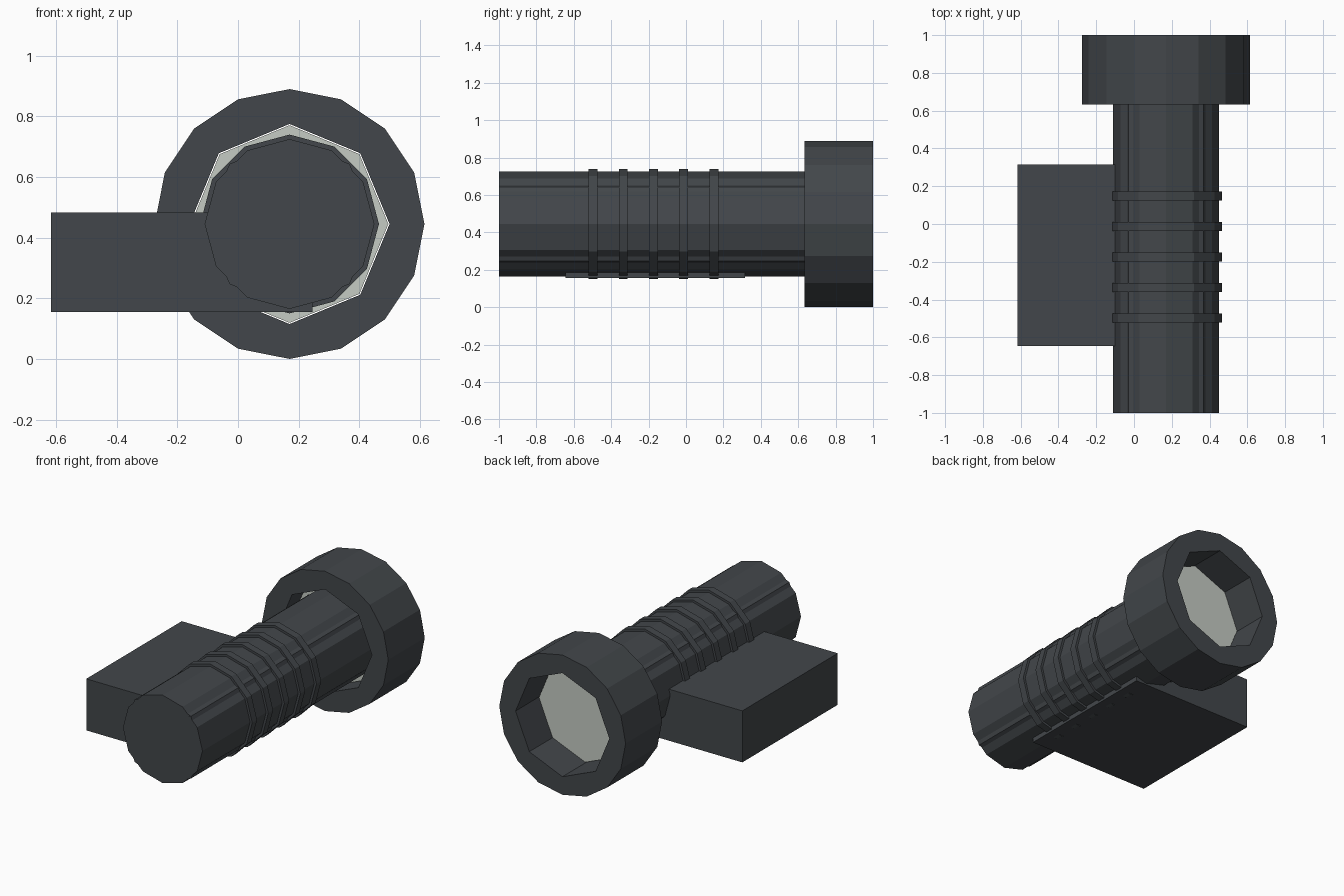
import bpy, bmesh, math

if "Cube" in bpy.data.objects:
    bpy.data.objects.remove(bpy.data.objects["Cube"])

CX, CZ = 0.17, 0.445   # axis of the torch, running along y


def material(name, rgb):
    m = bpy.data.materials.new(name)
    m.diffuse_color = (*rgb, 1)
    m.use_nodes = True
    m.node_tree.nodes["Principled BSDF"].inputs["Base Color"].default_value = m.diffuse_color
    return m


dark = material("dark_grey", (0.055, 0.062, 0.069))
pale = material("pale_glass", (0.56, 0.60, 0.55))


def add_object(name, bm, mat):
    bmesh.ops.recalc_face_normals(bm, faces=bm.faces)
    mesh = bpy.data.meshes.new(name)
    bm.to_mesh(mesh)
    bm.free()
    mesh.materials.append(mat)
    ob = bpy.data.objects.new(name, mesh)
    bpy.context.collection.objects.link(ob)
    return ob


def loop(bm, sides, radius, y):
    # polygon around the axis with one corner at the top
    angles = [2 * math.pi * i / sides for i in range(sides)]
    return [bm.verts.new((CX + radius * math.sin(a), y, CZ + radius * math.cos(a)))
            for a in angles]


def bridge(bm, a, b):
    n = len(a)
    for i in range(n):
        j = (i + 1) % n
        bm.faces.new((a[i], a[j], b[j], b[i]))


def prism(name, sides, radius, y0, y1, mat):
    bm = bmesh.new()
    a, b = loop(bm, sides, radius, y0), loop(bm, sides, radius, y1)
    bridge(bm, a, b)
    bm.faces.new(a)
    bm.faces.new(b)
    return add_object(name, bm, mat)


# Handle: twelve-sided tube with an eight-sided core whose corners form ridges
prism("handle", 12, 0.28, -1.0, 0.76, dark)
prism("handle_ridges", 8, 0.28, -0.9995, 0.755, dark)

# Grip rings
for i in range(5):
    y = -0.497 + 0.1615 * i
    prism(f"grip_ring_{i + 1}", 12, 0.295, y - 0.024, y + 0.024, dark)

# Head: sixteen-sided outside, eight-sided hole right through
bm = bmesh.new()
rims = []
for y in (0.633, 1.0):
    outer, inner = loop(bm, 16, 0.445, y), loop(bm, 8, 0.33, y)
    rims.append((outer, inner))
    for i in range(8):
        j = (i + 1) % 8
        o0, o1, o2 = (outer[(2 * i + k) % 16] for k in range(3))
        bm.faces.new((o0, o1, o2, inner[j], inner[i]))
bridge(bm, rims[0][0], rims[1][0])
bridge(bm, rims[0][1], rims[1][1])
add_object("head", bm, dark)

# Lens inside the head
prism("lens", 8, 0.326, 0.762, 0.77, pale)

# Side mounting block
bm = bmesh.new()
bmesh.ops.create_cube(bm, size=1)
bmesh.ops.scale(bm, vec=(0.862, 0.96, 0.328), verts=bm.verts)
bmesh.ops.translate(bm, vec=(-0.186, -0.165, 0.319), verts=bm.verts)
add_object("side_block", bm, dark)
